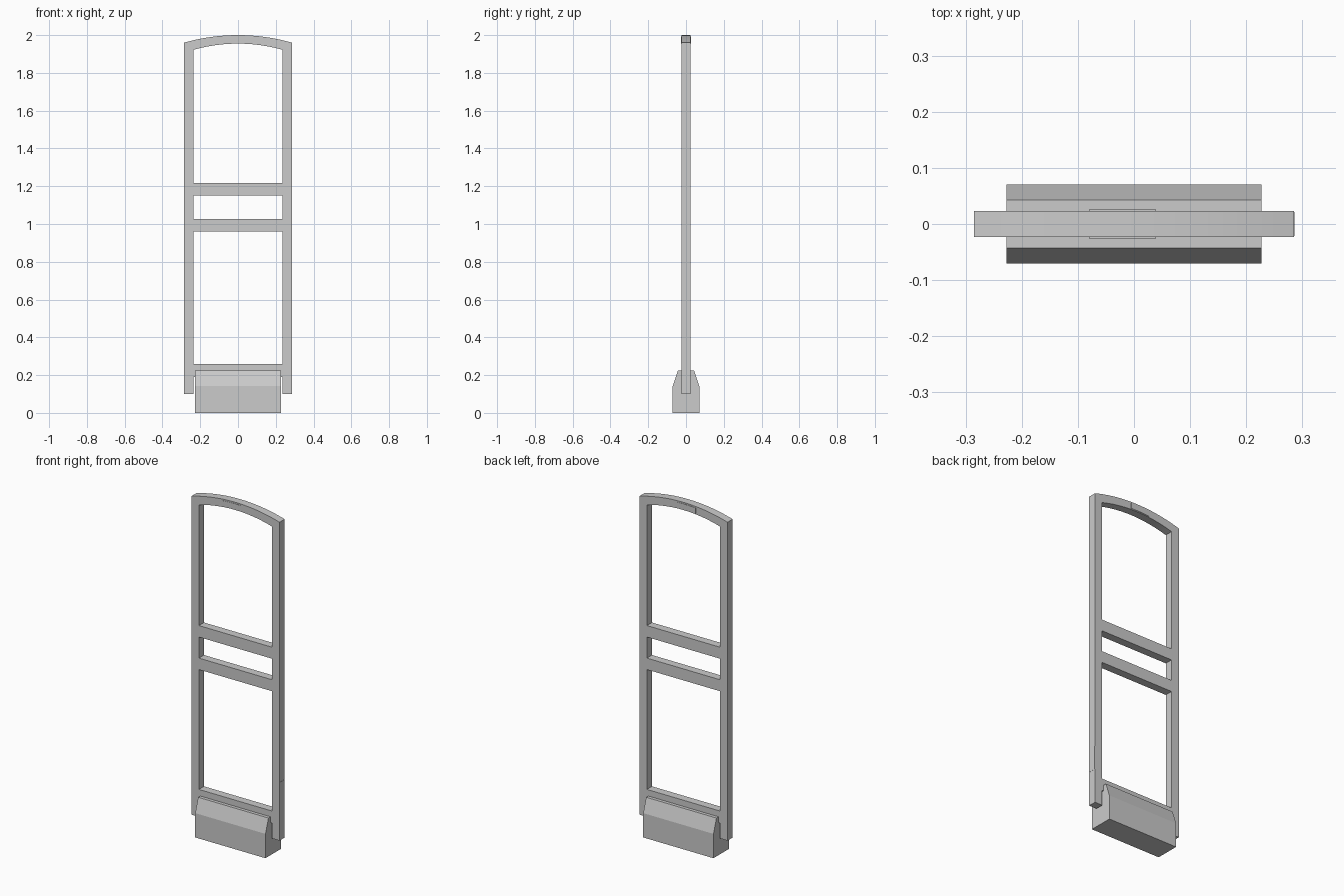
import bpy, bmesh, math

if "Cube" in bpy.data.objects:
    bpy.data.objects.remove(bpy.data.objects["Cube"])

W, IN, D = 0.285, 0.236, 0.0235   # frame half width, opening half width, half depth


def make(name, verts, faces):
    me = bpy.data.meshes.new(name)
    me.from_pydata(verts, [], faces)
    bm = bmesh.new()
    bm.from_mesh(me)
    bmesh.ops.recalc_face_normals(bm, faces=bm.faces)
    bm.to_mesh(me)
    bm.free()
    ob = bpy.data.objects.new(name, me)
    bpy.context.collection.objects.link(ob)
    return ob


def box(name, x0, x1, y0, y1, z0, z1):
    v = [(x, y, z) for x in (x0, x1) for y in (y0, y1) for z in (z0, z1)]
    f = [(0, 1, 3, 2), (4, 6, 7, 5), (0, 4, 5, 1), (2, 3, 7, 6), (0, 2, 6, 4), (1, 5, 7, 3)]
    return make(name, v, f)


def strip(name, outer, inner, y0, y1):
    """Solid band between two matching (x, z) outlines."""
    n = len(outer)
    v = [(x, y, z) for y in (y0, y1) for line in (outer, inner) for x, z in line]
    o0, i0, o1, i1 = 0, n, 2 * n, 3 * n
    f = []
    for a, b in ((o0, i0), (o1, i1), (o0, o1), (i0, i1)):
        f += [(a + k, a + k + 1, b + k + 1, b + k) for k in range(n - 1)]
    f += [(o0 + k, i0 + k, i1 + k, o1 + k) for k in (0, n - 1)]
    ob = make(name, v, f)
    bpy.context.view_layer.objects.active = ob
    ob.select_set(True)
    bpy.ops.object.shade_smooth_by_angle(angle=math.radians(30))
    ob.select_set(False)
    return ob


def arc(half, edge, top, x0, x1, n=20):
    """Shallow circular arch through (+-half, edge) and (0, top)."""
    s = top - edge
    r = (half * half + s * s) / (2 * s)
    xs = [x0 + (x1 - x0) * k / n for k in range(n + 1)]
    return [(x, top - r + math.sqrt(r * r - x * x)) for x in xs]


# Arched frame: both posts and the curved top in one band
outer = [(-W, 0.1)] + arc(W, 1.96, 2.0, -W, W) + [(W, 0.1)]
inner = [(-IN, 0.1)] + arc(IN, 1.922, 1.955, -IN, IN) + [(IN, 0.1)]
strip("arched_frame", outer, inner, -D, D)

# Cross bars
for name, z0, z1 in (("upper_bar", 1.15, 1.217), ("middle_bar", 0.96, 1.027),
                     ("bottom_bar", 0.19, 0.26)):
    box(name, -IN, IN, -D, D, z0, z1)

# Base with sloped cover
profile = [(-0.0705, 0), (0.0705, 0), (0.0705, 0.142), (0.043, 0.224),
           (-0.043, 0.224), (-0.0705, 0.142)]
n = len(profile)
make("base_cover", [(x, y, z) for x in (-0.227, 0.227) for y, z in profile],
     [tuple(range(n)), tuple(range(n, 2 * n))] +
     [(k, (k + 1) % n, n + (k + 1) % n, n + k) for k in range(n)])

# Thin indicator plates on both faces of the arch
for name, y0, y1 in (("front_indicator", -D - 0.002, -D + 0.002),
                     ("back_indicator", D - 0.002, D + 0.002)):
    strip(name, arc(W, 1.952, 1.992, -0.08, 0.039, 8),
          arc(IN, 1.927, 1.96, -0.08, 0.039, 8), y0, y1)

# Thin access plate on the outside of one post
box("side_plate", W - 0.002, W + 0.001, -D + 0.002, D - 0.002, 0.30, 0.44)
